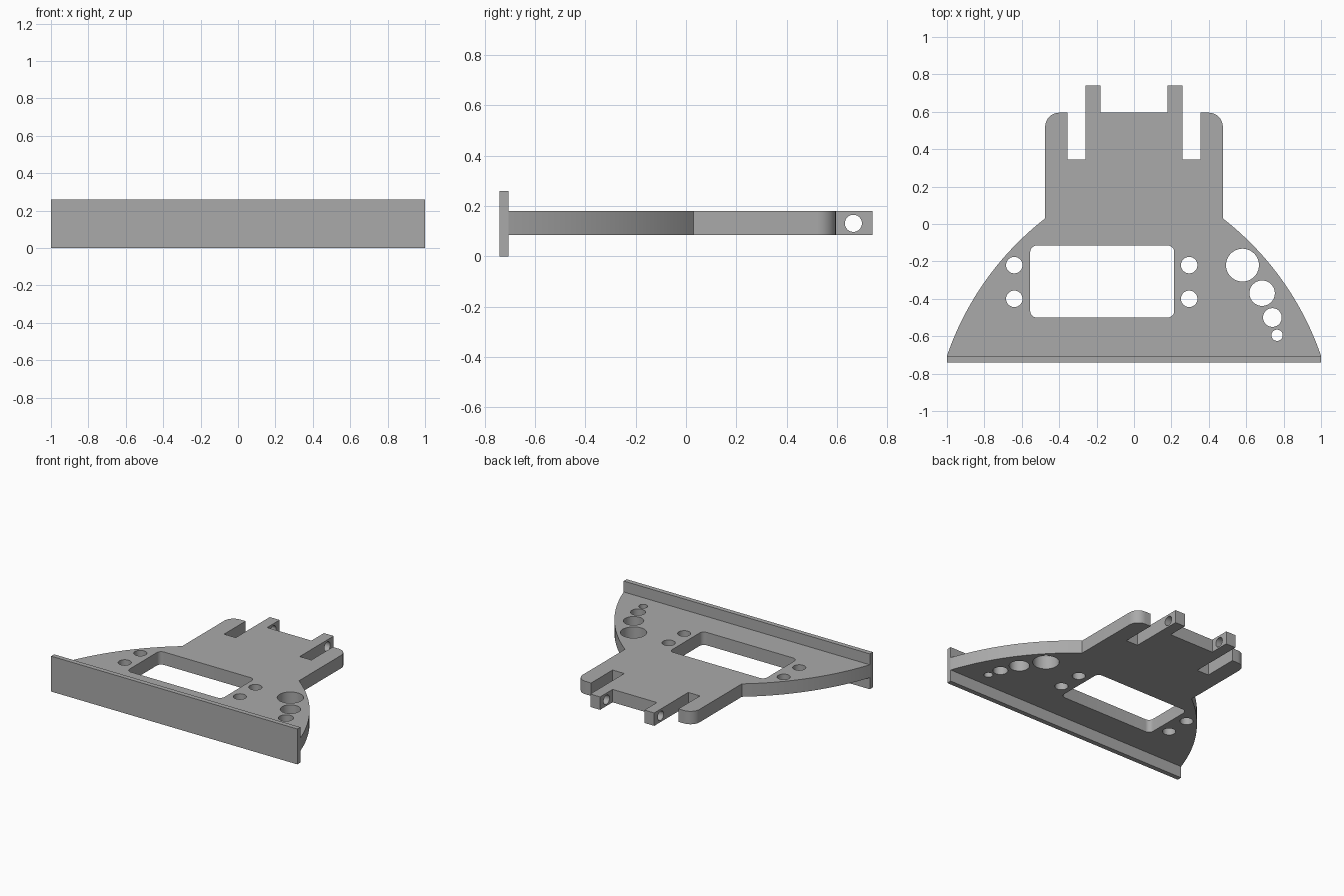
import bpy, bmesh
from math import sin, cos, pi, radians
from mathutils import Vector, Matrix

cube = bpy.data.objects.get("Cube")
if cube:
    bpy.data.objects.remove(cube, do_unlink=True)

GREY = (0.4, 0.4, 0.4, 1)
grey = bpy.data.materials.new("plain grey")
grey.use_nodes = True
grey.diffuse_color = GREY
grey.node_tree.nodes["Principled BSDF"].inputs["Base Color"].default_value = GREY

Z0, Z1 = 0.085, 0.18          # underside and top of the flat body
PLATE_Y = -0.705              # back of the front plate


def arc(cx, cy, r, a0, a1, n):
    angles = [radians(a0 + (a1 - a0) * i / n) for i in range(n + 1)]
    return [(cx + r * cos(a), cy + r * sin(a)) for a in angles]


def bulge(p, q, sag, n):
    """Circular arc from p to q, bowed to the right of its direction."""
    p, q = Vector(p), Vector(q)
    half = (q - p).length / 2
    r = (half * half + sag * sag) / (2 * sag)
    along = (q - p).normalized()
    out = Vector((along.y, -along.x))
    centre = (p + q) / 2 - out * (r - sag)
    total = (p - centre).angle(q - centre)
    pts = []
    for i in range(n + 1):
        a = total * (i / n - 0.5)
        pts.append(tuple(centre + out * r * cos(a) + along * r * sin(a)))
    return pts


def rounded_rect(x0, x1, y0, y1, r):
    return (arc(x1 - r, y0 + r, r, -90, 0, 8) + arc(x1 - r, y1 - r, r, 0, 90, 8)
            + arc(x0 + r, y1 - r, r, 90, 180, 8) + arc(x0 + r, y0 + r, r, 180, 270, 8))


def prism(bm, outline, z0, z1):
    face = bm.faces.new([bm.verts.new((x, y, z0)) for x, y in outline])
    top = bmesh.ops.extrude_face_region(bm, geom=[face])["geom"]
    bmesh.ops.translate(bm, vec=(0, 0, z1 - z0),
                        verts=[v for v in top if isinstance(v, bmesh.types.BMVert)])


def make_object(name, bm):
    bmesh.ops.recalc_face_normals(bm, faces=bm.faces)
    mesh = bpy.data.meshes.new(name)
    bm.to_mesh(mesh)
    bm.free()
    mesh.materials.append(grey)
    obj = bpy.data.objects.new(name, mesh)
    bpy.context.collection.objects.link(obj)
    return obj


# Body: curved skirt, neck with rounded corners, slots and hinge lugs
right = bulge((1, PLATE_Y), (0.475, 0.03), 0.066, 32)
right += arc(0.4, 0.52, 0.075, 0, 90, 10)
right += [(0.355, 0.595), (0.355, 0.345), (0.26, 0.345), (0.26, 0.74),
          (0.18, 0.74), (0.18, 0.595)]
bm = bmesh.new()
prism(bm, right + [(-x, y) for x, y in reversed(right)], Z0, Z1)
body = make_object("body", bm)

# Cutters: window, screw holes, graded holes and hinge pin hole
bm = bmesh.new()
prism(bm, rounded_rect(-0.555, 0.215, -0.5, -0.115, 0.035), 0, 0.3)
holes = [(x, y, 0.044) for x in (-0.64, 0.295) for y in (-0.22, -0.4)]
holes += [(0.58, -0.22, 0.088), (0.685, -0.37, 0.068),
          (0.74, -0.5, 0.05), (0.765, -0.595, 0.03)]
for x, y, r in holes:
    prism(bm, arc(x, y, r, 0, 360, 40)[:-1], 0, 0.3)
pin = Matrix.Translation((0, 0.665, 0.131)) @ Matrix.Rotation(pi / 2, 4, "Y")
bmesh.ops.create_cone(bm, cap_ends=True, segments=40, radius1=0.034,
                      radius2=0.034, depth=0.8, matrix=pin)
cutter = make_object("hole_cutter", bm)
cutter.hide_render = True

cut = body.modifiers.new("holes", "BOOLEAN")
cut.operation = "DIFFERENCE"
cut.solver = "EXACT"
cut.object = cutter
bpy.context.view_layer.objects.active = body
body.select_set(True)
bpy.ops.object.modifier_apply(modifier=cut.name)
bpy.data.objects.remove(cutter, do_unlink=True)
bpy.ops.object.shade_smooth_by_angle(angle=radians(30))

# Front plate: tall thin bar across the whole width
bm = bmesh.new()
prism(bm, [(-1, -0.74), (1, -0.74), (1, PLATE_Y), (-1, PLATE_Y)], 0, 0.26)
make_object("front_plate", bm)
